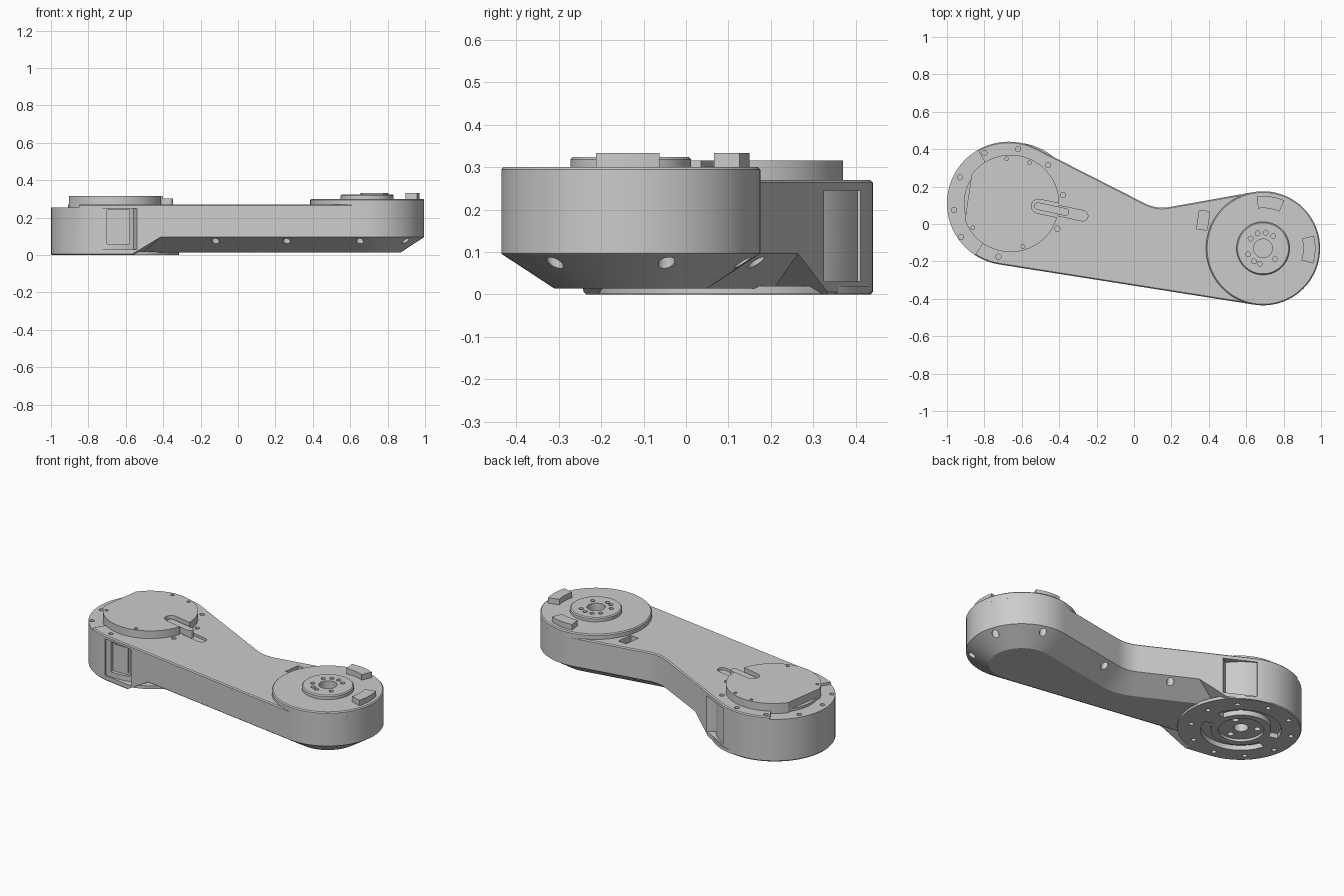
import bpy, bmesh
from math import sin, cos, radians
from mathutils import Vector

if "Cube" in bpy.data.objects:
    bpy.data.objects.remove(bpy.data.objects["Cube"])

L, R = (-0.67, 0.11), (0.69, -0.13)      # joint centres
RL, RR, RF = 0.33, 0.305, 0.20           # joint radii, waist fillet radius


def arc(c, r, a0, a1, n):
    return [(c[0] + r * cos(radians(a0 + (a1 - a0) * i / n)),
             c[1] + r * sin(radians(a0 + (a1 - a0) * i / n))) for i in range(n + 1)]


def circle(c, r, n=64):
    return arc(c, r, 0, 360, n)[:-1]


def outline(d=0.0):
    """Arm outline seen from above, moved inward by d."""
    ta, tb = 63.05, 100.1                # normals of the two back edges
    na, nb = [Vector((cos(radians(t)), sin(radians(t)))) for t in (ta, tb)]
    da = na.dot(Vector(L)) + RL + RF
    db = nb.dot(Vector(R)) + RR + RF
    det = na.x * nb.y - na.y * nb.x
    f = ((da * nb.y - db * na.y) / det, (na.x * db - nb.x * da) / det)
    return (arc(R, RR - d, -98.97, tb, 44) + arc(f, RF + d, tb + 180, ta + 180, 8)
            + arc(L, RL - d, ta, 261.03, 44))


def slot(c, length, width, ang):
    """Rounded slot outline."""
    h, a = (length - width) / 2, radians(ang)
    dx, dy = h * cos(a), h * sin(a)
    return (arc((c[0] + dx, c[1] + dy), width / 2, ang - 90, ang + 90, 10)
            + arc((c[0] - dx, c[1] - dy), width / 2, ang + 90, ang + 270, 10))


def sector(c, r0, r1, a0, a1, n=24):
    return arc(c, r1, a0, a1, n) + arc(c, r0, a1, a0, n)


def loft(name, sections):
    """Stack (outline, z) sections into a closed solid."""
    bm = bmesh.new()
    rings = [[bm.verts.new((x, y, z)) for x, y in pts] for pts, z in sections]
    n = len(rings[0])
    for a, b in zip(rings, rings[1:]):
        for i in range(n):
            j = (i + 1) % n
            bm.faces.new((a[i], a[j], b[j], b[i]))
    bm.faces.new(rings[0][::-1])
    bm.faces.new(rings[-1])
    bmesh.ops.recalc_face_normals(bm, faces=bm.faces)
    me = bpy.data.meshes.new(name)
    bm.to_mesh(me)
    bm.free()
    ob = bpy.data.objects.new(name, me)
    bpy.context.collection.objects.link(ob)
    return ob


def prism(name, pts, z0, z1):
    return loft(name, [(pts, z0), (pts, z1)])


def box(x0, x1, y0, y1):
    return [(x0, y0), (x1, y0), (x1, y1), (x0, y1)]


def cut(targets, shapes):
    """Subtract (outline, z0, z1) prisms from the targets."""
    bm = bmesh.new()
    for pts, z0, z1 in shapes:
        p = prism("cutter", pts, z0, z1)
        bm.from_mesh(p.data)
        bpy.data.objects.remove(p)
    me = bpy.data.meshes.new("cutter")
    bm.to_mesh(me)
    bm.free()
    c = bpy.data.objects.new("cutter", me)
    bpy.context.collection.objects.link(c)
    c.hide_render = True
    for t in targets:
        m = t.modifiers.new("cut", 'BOOLEAN')
        m.operation, m.solver, m.object, m.use_self = 'DIFFERENCE', 'EXACT', c, True
        bpy.context.view_layer.objects.active = t
        bpy.ops.object.modifier_apply(modifier=m.name)
    bpy.data.objects.remove(c)


# Arm shell with chamfered underside
body = loft("arm_body", [(outline(0.125), 0.014), (outline(), 0.096),
                         (outline(), 0.264), (outline(0.006), 0.27)])

# Full-depth foot of the left joint, clipped by a sloping plane
foot = loft("joint_foot", [(outline(0.005), 0.0), (outline(), 0.006), (outline(), 0.096)])
bm = bmesh.new()
bm.from_mesh(foot.data)
bmesh.ops.bisect_plane(bm, geom=bm.verts[:] + bm.edges[:] + bm.faces[:],
                       plane_co=(-0.54, -0.244, 0.02), plane_no=(0.953, -0.304, -1.67),
                       clear_outer=True)
bmesh.ops.holes_fill(bm, edges=[e for e in bm.edges if e.is_boundary])
bmesh.ops.recalc_face_normals(bm, faces=bm.faces)
bm.to_mesh(foot.data)
bm.free()
flange = prism("foot_flange", circle((L[0] + 0.03, L[1]), 0.325), 0.001, 0.02)

# Side recesses of the left joint, lid step, window
cut([body, foot], [(sector(L, 0.322, 0.5, 258, 290), 0.03, 0.25),
                   (sector(L, 0.322, 0.5, 35, 66), 0.03, 0.245)])
cut([body, foot], [(box(-0.70, -0.58, -0.30, -0.19), 0.06, 0.24)])
pane = prism("window_pane", box(-0.685, -0.595, -0.195, -0.185), 0.075, 0.225)
cut([body], [(sector(L, 0.24, 0.4, 120, 237), 0.255, 0.30)])

# Underside bearing recess and bolt holes
under = [(sector(L, 0.165, 0.22, a, a + 150), -0.02, 0.03) for a in (15, 195)]
under += [(circle(L, 0.125, 40), -0.02, 0.015), (circle(L, 0.04, 24), -0.03, 0.06)]
under += [(circle(arc(L, 0.09, a, a, 1)[0], 0.018, 12), -0.025, 0.04) for a in (30, 150, 270)]
under += [(circle(arc(L, 0.28, a, a, 1)[0], 0.014, 12), -0.02, 0.03) for a in range(10, 370, 36)]
cut([body, foot, flange], under)

# Screw pockets along the chamfer
pockets = [arc(R, 0.272, a, a, 1)[0] for a in (-98, -41, 18, 75)]
pockets += [(-0.12, -0.278), (0.26, -0.338), (0.27, 0.07), (-0.12, 0.165)]
cut([body], [(circle(p, 0.02, 16), -0.02, 0.12) for p in pockets])

# Top bolt holes, cable groove and connector pocket
bolts = [(-0.8, 0.38), (-0.62, 0.4), (-0.46, 0.315), (-0.38, 0.155), (-0.41, -0.025),
         (-0.93, 0.25), (-0.962, 0.075), (-0.925, -0.07), (-0.725, -0.175)]
cut([body], [(circle(p, 0.014, 14), 0.235, 0.30) for p in bolts]
    + [(slot((-0.35, 0.06), 0.21, 0.055, -12), 0.255, 0.30)])
a = radians(-8)
port = [(0.37 + x * cos(a) - y * sin(a), 0.02 + x * sin(a) + y * cos(a))
        for x, y in box(-0.028, 0.028, -0.05, 0.05)]
cut([body], [(port, 0.235, 0.30)])

# Left cover plate with flattened side and cable notch
P = (-0.66, 0.11)
plate_pts = arc(P, 0.26, -160, 143, 60)
plate = prism("cover_plate", plate_pts, 0.25, 0.316)
cut([plate], [(slot((-0.44, 0.08), 0.22, 0.075, -12), 0.268, 0.34)]
    + [(circle(arc(P, 0.24, a, a, 1)[0], 0.01, 12), 0.30, 0.34)
       for a in (65, 95, 213, 286)])
plug = prism("cable_plug", slot((-0.44, 0.08), 0.19, 0.04, -12), 0.25, 0.302)

# Right joint cap, output flange and stop lugs
cap = loft("joint_cap", [(circle(R, RR, 80), 0.262), (circle(R, RR, 80), 0.294),
                         (circle(R, RR - 0.006, 80), 0.30)])
boss = loft("output_flange", [(circle(R, 0.142), 0.295), (circle(R, 0.142), 0.318),
                              (circle(R, 0.136), 0.324)])
cut([boss, cap, body], [(circle(R, 0.05, 32), 0.22, 0.36)]
    + [(circle(arc(R, 0.085, a, a, 1)[0], 0.013, 12), 0.29, 0.36)
       for a in (50, 80, 110, 142, 202, 235, 258, 318)])
for name, a0, a1 in (("stop_lug_back", 66, 97), ("stop_lug_end", -17, 14)):
    prism(name, sector(R, 0.215, 0.28, a0, a1, 8), 0.29, 0.333)

# Smooth shading with sharp edges kept
bpy.ops.object.select_all(action='DESELECT')
for ob in bpy.context.scene.objects:
    ob.select_set(True)
bpy.context.view_layer.objects.active = body
bpy.ops.object.shade_smooth_by_angle(angle=radians(25))
